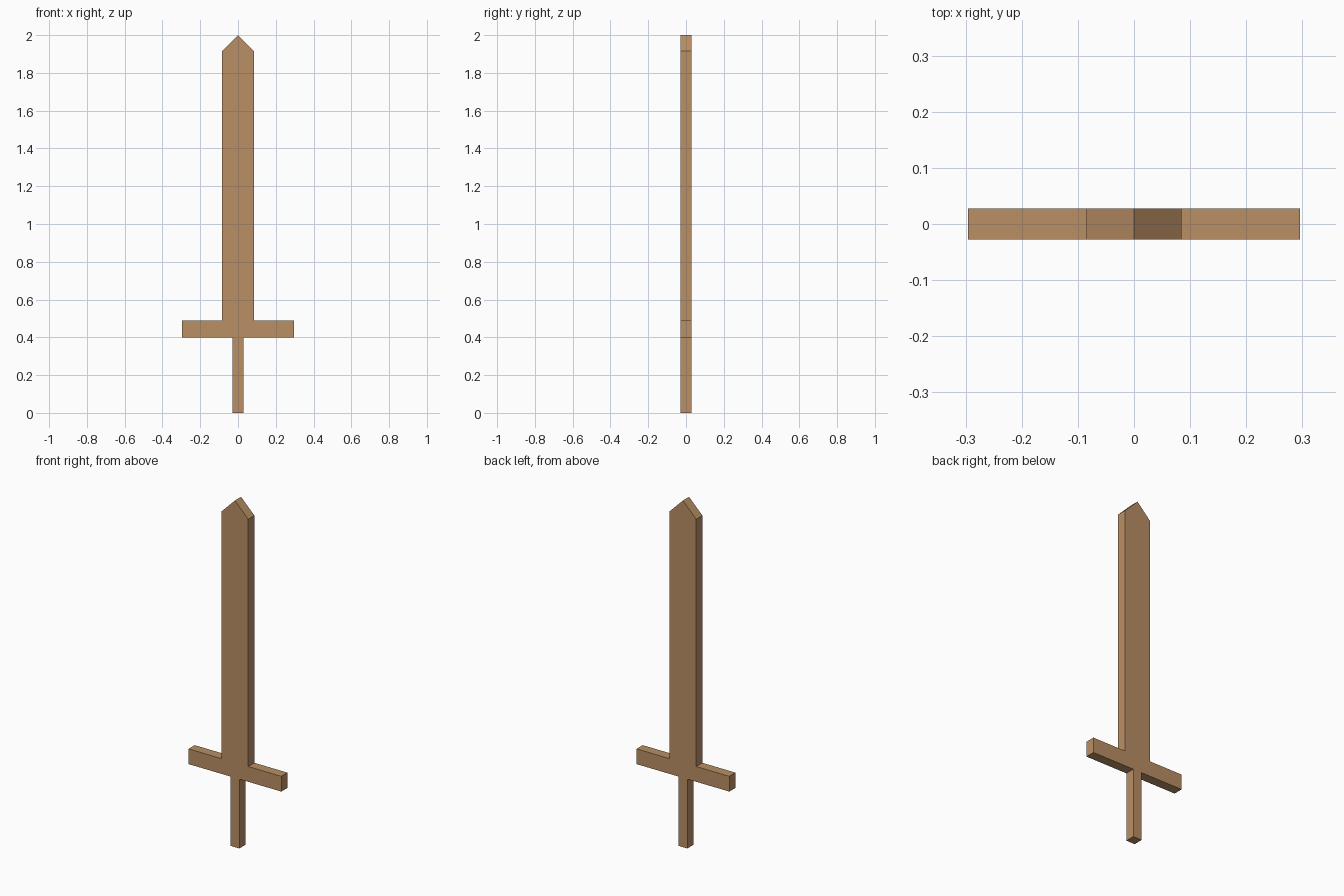
import bpy
import bmesh

if "Cube" in bpy.data.objects:
    bpy.data.objects.remove(bpy.data.objects["Cube"])

HALF_THICK = 0.028

# Right half of the outline, bottom to top: grip, crossguard, blade
right_half = [
    (0.028, 0.0), (0.028, 0.4),      # grip
    (0.296, 0.4), (0.296, 0.488),    # crossguard
    (0.085, 0.488), (0.085, 1.915),  # blade
]
# Mirror the half outline around the pointed tip
outline = right_half + [(0.0, 2.0)] + [(-x, z) for x, z in reversed(right_half)]

wood = bpy.data.materials.new("light_wood")
wood.diffuse_color = (0.49, 0.275, 0.13, 1.0)
wood.use_nodes = True
wood.node_tree.nodes["Principled BSDF"].inputs["Base Color"].default_value = wood.diffuse_color

# Sword cut from a single flat board: extrude the outline through its thickness
bm = bmesh.new()
front = bm.faces.new([bm.verts.new((x, -HALF_THICK, z)) for x, z in outline])
extruded = bmesh.ops.extrude_face_region(bm, geom=[front], use_keep_orig=True)
back_verts = [g for g in extruded["geom"] if isinstance(g, bmesh.types.BMVert)]
bmesh.ops.translate(bm, verts=back_verts, vec=(0, 2 * HALF_THICK, 0))
bmesh.ops.recalc_face_normals(bm, faces=bm.faces)

mesh = bpy.data.meshes.new("wooden_sword")
bm.to_mesh(mesh)
bm.free()
mesh.materials.append(wood)
sword = bpy.data.objects.new("wooden_sword", mesh)
bpy.context.collection.objects.link(sword)
